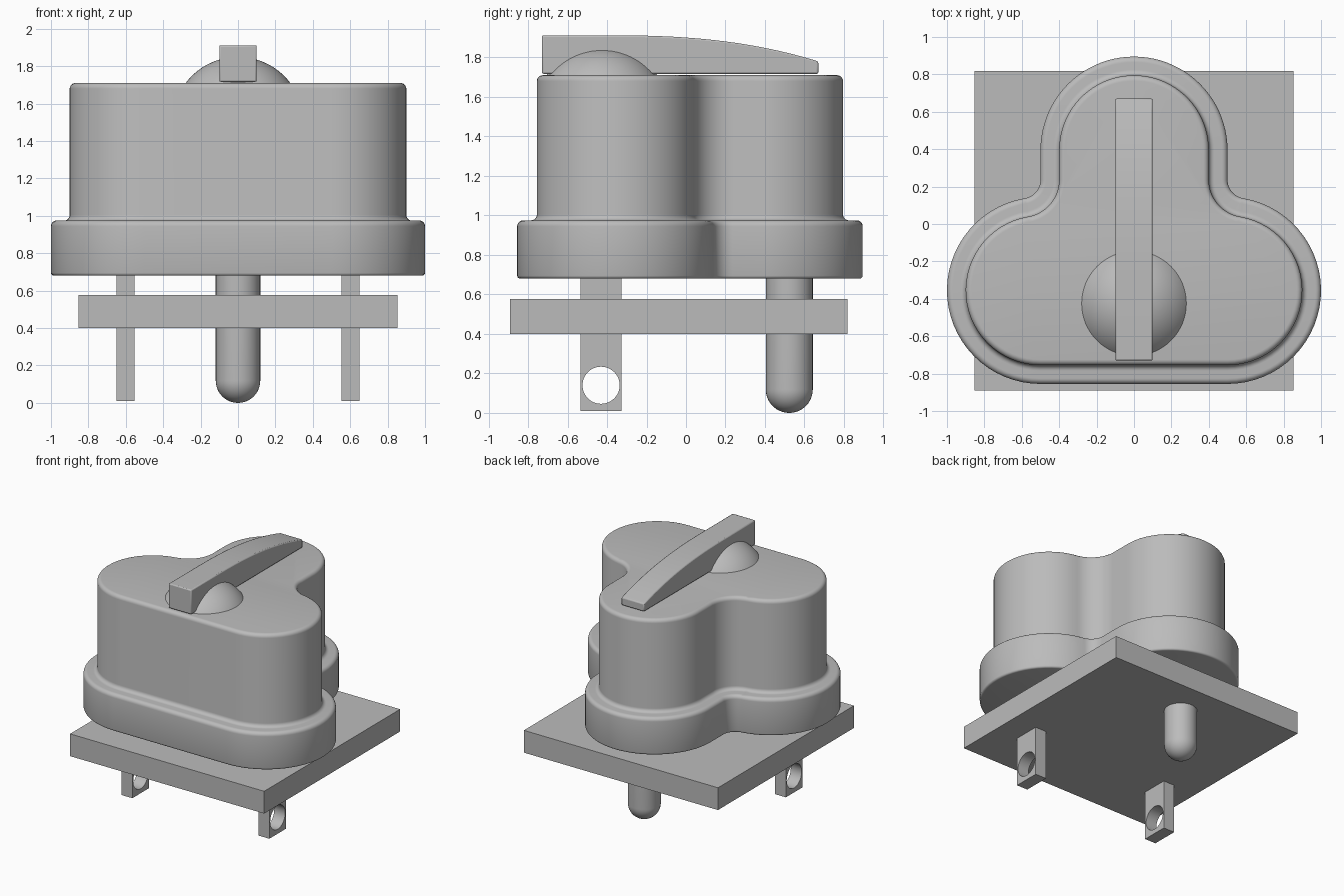
import bpy
import bmesh
from math import pi, sin, cos, sqrt, atan2, radians
from mathutils import Matrix

if "Cube" in bpy.data.objects:
    bpy.data.objects.remove(bpy.data.objects["Cube"], do_unlink=True)

grey = bpy.data.materials.new("plain grey")
grey.use_nodes = True
COLOUR = (0.5, 0.5, 0.5, 1)
grey.diffuse_color = COLOUR
grey.node_tree.nodes["Principled BSDF"].inputs["Base Color"].default_value = COLOUR


def finish(name, bm, smooth=True):
    bmesh.ops.recalc_face_normals(bm, faces=bm.faces)
    mesh = bpy.data.meshes.new(name)
    bm.to_mesh(mesh)
    bm.free()
    mesh.materials.append(grey)
    obj = bpy.data.objects.new(name, mesh)
    bpy.context.collection.objects.link(obj)
    if smooth:
        bpy.ops.object.select_all(action="DESELECT")
        obj.select_set(True)
        bpy.context.view_layer.objects.active = obj
        bpy.ops.object.shade_smooth_by_angle(angle=radians(35))
    return obj


def arc(cx, cy, r, start, end, n):
    steps = [start + (end - start) * i / n for i in range(n + 1)]
    return [(cx + r * cos(a), cy + r * sin(a)) for a in steps]


def loft(bm, rings):
    """Skin a stack of equal rings and cap both ends."""
    loops = [[bm.verts.new(p) for p in ring] for ring in rings]
    n = len(loops[0])
    for low, high in zip(loops, loops[1:]):
        for i in range(n):
            j = (i + 1) % n
            bm.faces.new((low[i], low[j], high[j], high[i]))
    bm.faces.new(loops[0][::-1])
    bm.faces.new(loops[-1])


def box(name, low, high):
    bm = bmesh.new()
    bmesh.ops.create_cube(bm, size=1)
    for v in bm.verts:
        v.co = [(a + b) / 2 + c * (b - a) for a, b, c in zip(low, high, v.co)]
    return finish(name, bm, False)


# Three-lobed outline, lobe radius r, with filleted inner corners
SIDE_X, SIDE_Y, BACK_Y, REACH = 0.5, -0.355, 0.395, 0.6
FILLET_Y = SIDE_Y + sqrt(REACH ** 2 - (REACH - SIDE_X) ** 2)
TANGENT = atan2(FILLET_Y - SIDE_Y, REACH - SIDE_X)


def outline(r, z):
    half = arc(SIDE_X, SIDE_Y, r, -pi / 2, TANGENT, 30)
    half += arc(REACH, FILLET_Y, REACH - r, TANGENT + pi, pi, 14)
    half += arc(0, BACK_Y, r, 0, pi / 2, 22)
    left = [(-x, y) for x, y in reversed(half[:-1])]
    return [(x, y, z) for x, y in half + left]


# Housing: flange, concave step and upper body in one rounded profile
B = 0.03
profile = arc(0.5 - 0.015, 0.68 + 0.015, 0.015, -pi / 2, 0, 3)
profile += arc(0.5 - B, 0.975 - B, B, 0, pi / 2, 6)
profile += arc(0.4 + B, 0.975 + B, B, -pi / 2, -pi, 6)
profile += arc(0.4 - B, 1.71 - B, B, 0, pi / 2, 6)
bm = bmesh.new()
loft(bm, [outline(r, z) for r, z in profile])
finish("housing", bm)

# Shallow dome under the pointer
bm = bmesh.new()
bmesh.ops.create_uvsphere(bm, u_segments=64, v_segments=48, radius=0.35,
                          matrix=Matrix.Translation((0, -0.425, 1.5)))
cut = bmesh.ops.bisect_plane(bm, geom=bm.verts[:] + bm.edges[:] + bm.faces[:],
                             plane_co=(0, 0, 1.705), plane_no=(0, 0, 1), clear_inner=True)
bmesh.ops.holes_fill(bm, edges=[e for e in bm.edges if e.is_boundary])
finish("dome", bm)

# Pointer bar: flat at the front, curving down towards the back
N = 16
side = [(-0.73, 1.717), (-0.73, 1.912)]
for i in range(N + 1):
    t = i / N
    side.append((-0.4 + 1.07 * t, 1.912 - 0.132 * t ** 2.5))
side.append((0.67, 1.717))
bm = bmesh.new()
loft(bm, [[(x, y, z) for y, z in side] for x in (-0.1, 0.1)])
bar = finish("pointer_bar", bm)
bevel = bar.modifiers.new("soft edges", "BEVEL")
bevel.width = 0.008
bevel.segments = 2
bevel.angle_limit = radians(35)

# Wall plate
box("wall_plate", (-0.853, -0.89, 0.4), (0.853, 0.817, 0.577))

# Flat blades with a round hole near the tip
bm = bmesh.new()
bmesh.ops.create_cone(bm, cap_ends=True, segments=48, radius1=0.094, radius2=0.094, depth=2,
                      matrix=Matrix.Translation((0, -0.43, 0.14)) @ Matrix.Rotation(pi / 2, 4, "Y"))
cutter = finish("hole_cutter", bm, False)
cutter.hide_render = True
for name, x in (("left_blade", 0.602), ("right_blade", -0.602)):
    blade = box(name, (x - 0.048, -0.535, 0.01), (x + 0.048, -0.326, 0.69))
    hole = blade.modifiers.new("hole", "BOOLEAN")
    hole.operation = "DIFFERENCE"
    hole.object = cutter
    bpy.ops.object.select_all(action="DESELECT")
    blade.select_set(True)
    bpy.context.view_layer.objects.active = blade
    bpy.ops.object.modifier_apply(modifier="hole")
    bpy.ops.object.shade_smooth_by_angle(angle=radians(35))
bpy.data.objects.remove(cutter, do_unlink=True)

# Round ground pin with a domed tip
R = 0.119
tip = arc(0, R, R, -pi / 2 + 0.05, 0, 12) + [(R, 0.69)]
bm = bmesh.new()
loft(bm, [[(x, y, z) for x, y in arc(0, 0.523, r, 0, 2 * pi, 40)[:-1]] for r, z in tip])
finish("ground_pin", bm)
